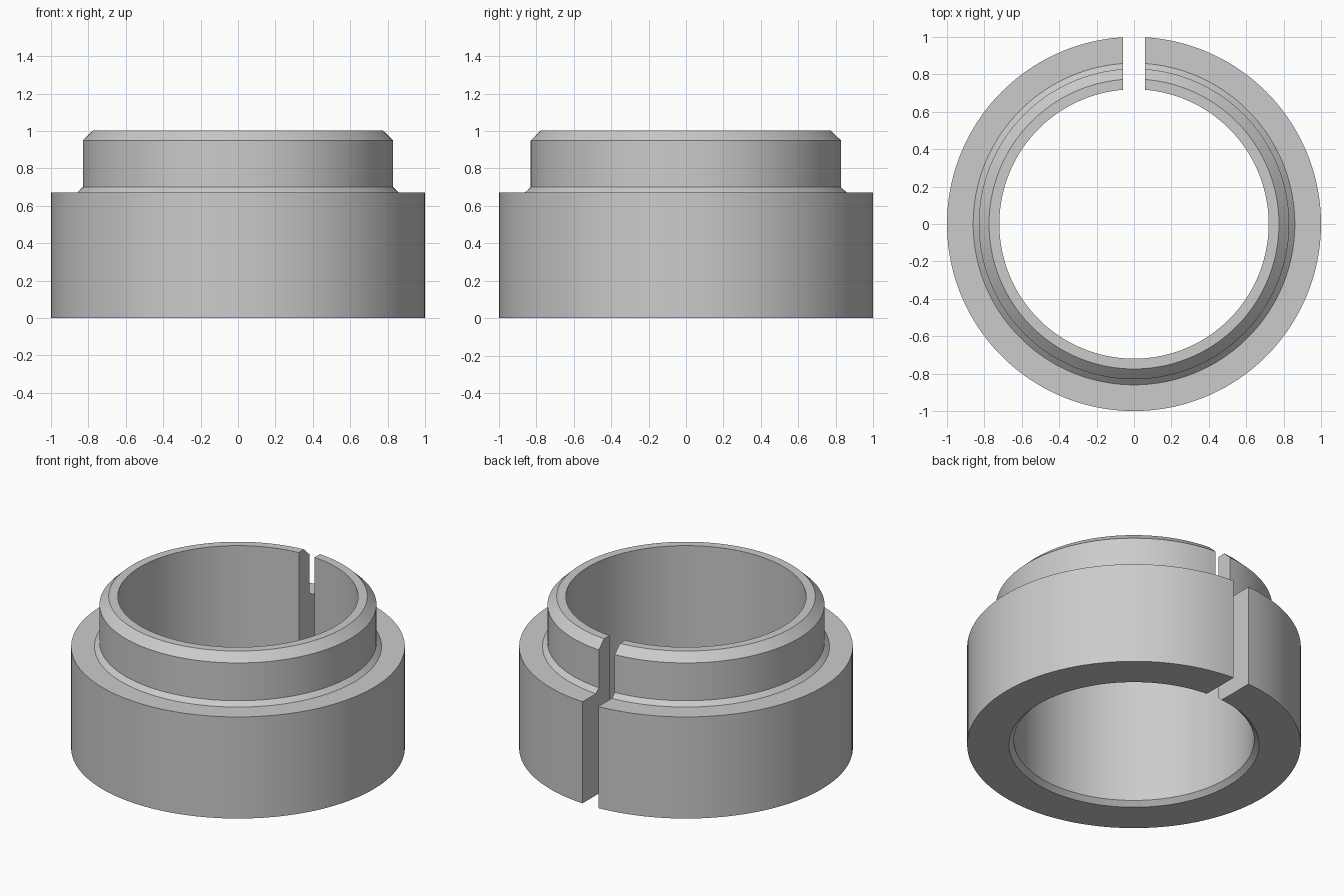
import bpy, bmesh, math

cube = bpy.data.objects.get("Cube")
if cube:
    bpy.data.objects.remove(cube, do_unlink=True)

# Plain grey metal
grey = bpy.data.materials.new("plain_grey")
grey.use_nodes = True
colour = (0.6, 0.6, 0.6, 1)
grey.diffuse_color = colour
grey.node_tree.nodes["Principled BSDF"].inputs["Base Color"].default_value = colour

# Wall cross-section (radius, height): bore, foot chamfer, wide body, fillet, neck, top chamfer
profile = [(0.72, 0.03), (0.75, 0), (1, 0), (1, 0.672), (0.86, 0.672),
           (0.83, 0.70), (0.83, 0.95), (0.775, 1.003), (0.72, 1.003)]
half_gap = 0.058
steps = 144


def section(bm, t):
    """Cross-section at fraction t round the ring; the ends lie flat on the slot walls."""
    verts = []
    for r, z in profile:
        start = math.asin(half_gap / r)
        a = start + t * (2 * math.pi - 2 * start)
        verts.append(bm.verts.new((r * math.sin(a), r * math.cos(a), z)))
    return verts


# Split ring, swept round from one slot wall to the other
bm = bmesh.new()
rings = [section(bm, i / steps) for i in range(steps + 1)]
n = len(profile)
for a, b in zip(rings, rings[1:]):
    for i in range(n):
        j = (i + 1) % n
        bm.faces.new((a[i], a[j], b[j], b[i]))

# Slot walls
bm.faces.new(rings[0])
bm.faces.new(rings[-1])
bmesh.ops.recalc_face_normals(bm, faces=bm.faces)

mesh = bpy.data.meshes.new("split_collar")
bm.to_mesh(mesh)
bm.free()
mesh.materials.append(grey)
collar = bpy.data.objects.new("split_collar", mesh)
bpy.context.collection.objects.link(collar)

bpy.ops.object.select_all(action="DESELECT")
collar.select_set(True)
bpy.context.view_layer.objects.active = collar
bpy.ops.object.shade_smooth_by_angle(angle=math.radians(30))
